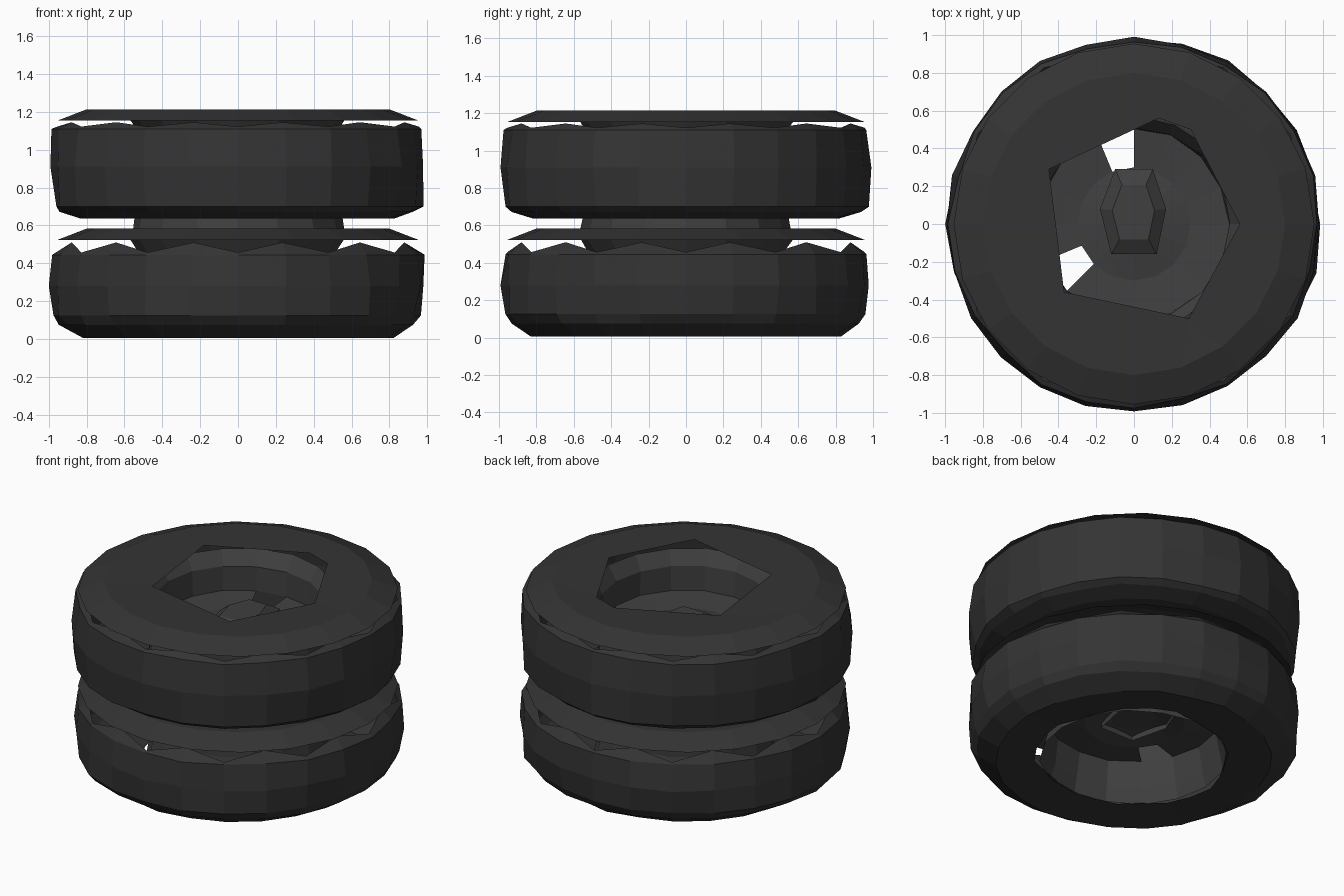
import bpy, bmesh, random
from math import sin, cos, pi
from mathutils import Vector

if "Cube" in bpy.data.objects:
    bpy.data.objects.remove(bpy.data.objects["Cube"])

random.seed(4)
N = 24
STEP = 0.63


def material(name, v):
    m = bpy.data.materials.new(name)
    m.diffuse_color = (v, v, v, 1)
    m.use_nodes = True
    m.node_tree.nodes["Principled BSDF"].inputs["Base Color"].default_value = m.diffuse_color
    return m


RUBBER = material("rubber", 0.034)
RIM = material("rim_grey", 0.05)


def finish(bm, name, mat, z):
    bmesh.ops.recalc_face_normals(bm, faces=bm.faces)
    me = bpy.data.meshes.new(name)
    bm.to_mesh(me)
    bm.free()
    me.materials.append(mat)
    ob = bpy.data.objects.new(name, me)
    ob.location.z = z
    bpy.context.collection.objects.link(ob)
    return ob


def loop(bm, r, z, n=N, jitter=0.0, tooth=None):
    """Ring of vertices; tooth = (r, z) used on alternate vertices."""
    out = []
    for i in range(n):
        rr, zz = tooth if tooth and i % 2 else (r, z)
        rr += random.uniform(-jitter, jitter)
        a = 2 * pi * i / n + pi / 2
        out.append(bm.verts.new((rr * cos(a), rr * sin(a), zz)))
    return out


def skin(bm, a, b, skip=()):
    n = len(a)
    for i in range(n):
        if i not in skip:
            bm.faces.new((a[i], a[(i + 1) % n], b[(i + 1) % n], b[i]))


def fill_between(bm, a, b):
    edges = []
    for l in (a, b):
        for i in range(len(l)):
            p, q = l[i], l[(i + 1) % len(l)]
            edges.append(bm.edges.get((p, q)) or bm.edges.new((p, q)))
    bmesh.ops.triangle_fill(bm, edges=edges, use_beauty=True, normal=Vector((0, 0, 1)))


def tread(name, z, corner, valley, peak):
    # bottom sidewall, tread band and ragged upper shoulder
    bm = bmesh.new()
    prof = [(0.57, 0.025, 0.03), (0.82, 0.006, 0.012), (0.935, corner * 0.6, 0.012),
            (0.968, corner, 0.014), (0.988, 0.28, 0.012), (0.972, valley, 0.014)]
    loops = [loop(bm, r, h, jitter=j) for r, h, j in prof]
    loops.append(loop(bm, 0.955, valley + 0.012, tooth=(0.91, peak)))
    for a, b in zip(loops, loops[1:]):
        skin(bm, a, b)
    finish(bm, name, RUBBER, z)


def top_sidewall(name, z):
    # thin floating disc with an irregular six-sided opening
    bm = bmesh.new()
    edge = loop(bm, 0.955, 0.523, 20)
    flat = loop(bm, 0.8, 0.583, 20)
    skin(bm, edge, flat)
    hexagon = [(-0.45, 0.29), (0.13, 0.56), (0.3, 0.5), (0.56, 0.0), (0.29, -0.5), (-0.37, -0.36)]
    hole = [bm.verts.new((x, y, 0.58)) for x, y in hexagon]
    fill_between(bm, flat, hole)
    finish(bm, name, RUBBER, z)


def rim(name, z, bottom):
    # flared barrel with a dished floor pierced by two gaps
    bm = bmesh.new()
    n = 16
    prof = [(0.56, bottom), (0.535, 0.12), (0.505, 0.28), (0.51, 0.44), (0.57, 0.53)]
    loops = [loop(bm, r, h, n, 0.008) for r, h in prof]
    for a, b in zip(loops, loops[1:]):
        skin(bm, a, b)
    mid = loop(bm, 0.3, 0.26, n)
    inner = loop(bm, 0.14, 0.29, n)
    skin(bm, loops[2], mid, skip=(0, 5))
    skin(bm, mid, inner)
    bm.faces.new(inner)
    finish(bm, name, RIM, z)


def hub(name, z):
    # bevelled six-sided hub cap
    pts = [(-0.1, 0.29), (0.1, 0.29), (0.17, 0.08), (0.12, -0.16), (-0.12, -0.16), (-0.18, 0.08)]
    bm = bmesh.new()
    rings = []
    for s, h in ((1.0, 0.25), (1.0, 0.31), (0.64, 0.36)):
        rings.append([bm.verts.new((x * s, 0.06 + (y - 0.06) * s, h)) for x, y in pts])
    skin(bm, rings[0], rings[1])
    skin(bm, rings[1], rings[2])
    bm.faces.new(rings[2])
    finish(bm, name, RIM, z)


# two stacked tyres: label, height, lower corner, shoulder valley, shoulder peak, rim bottom
for label, z, corner, valley, peak, bottom in (("lower", 0, 0.125, 0.445, 0.51, 0.02),
                                               ("upper", STEP, 0.07, 0.48, 0.515, -0.06)):
    tread(label + "_tread", z, corner, valley, peak)
    top_sidewall(label + "_top_sidewall", z)
    rim(label + "_rim", z, bottom)
    hub(label + "_hub", z)
